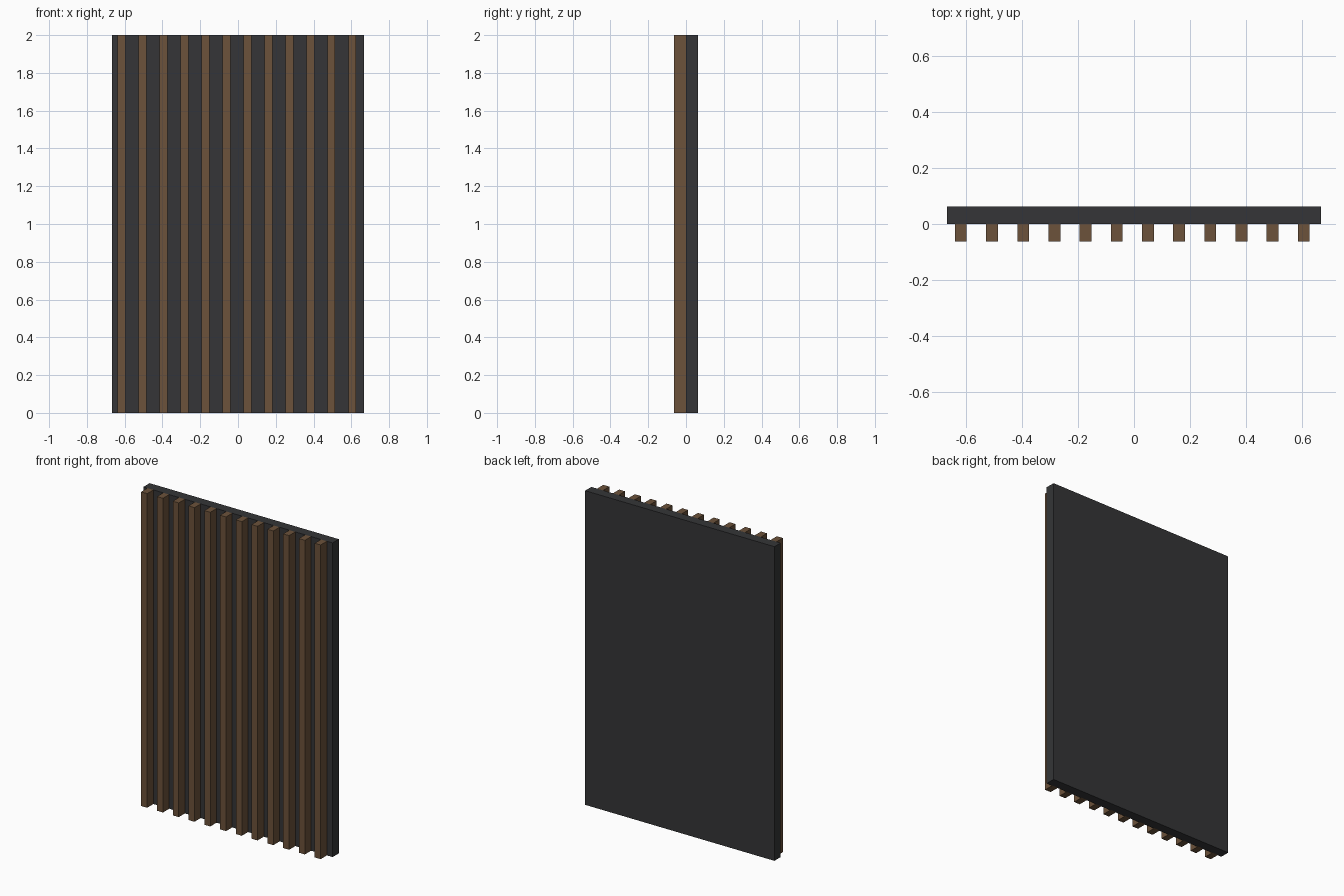
import bpy

if "Cube" in bpy.data.objects:
    bpy.data.objects.remove(bpy.data.objects["Cube"])

HEIGHT = 2.0
WIDTH = 1.333
SLATS = 12
PITCH = WIDTH / SLATS


def material(name, color):
    mat = bpy.data.materials.new(name)
    mat.diffuse_color = (*color, 1.0)
    mat.use_nodes = True
    mat.node_tree.nodes["Principled BSDF"].inputs["Base Color"].default_value = mat.diffuse_color
    return mat


def box(name, x, width, y_front, y_back, mat):
    """Full-height box standing on z = 0."""
    bpy.ops.mesh.primitive_cube_add(
        size=1, location=(x, (y_front + y_back) / 2, HEIGHT / 2))
    obj = bpy.context.object
    obj.name = name
    obj.scale = (width, y_back - y_front, HEIGHT)
    bpy.ops.object.transform_apply(location=False, rotation=False, scale=True)
    obj.data.materials.append(mat)
    return obj


charcoal = material("charcoal_felt", (0.035, 0.036, 0.038))
wood = material("brown_wood", (0.15, 0.085, 0.043))

# Backing panel
box("back_panel", 0, WIDTH, 0.0, 0.0625, charcoal)

# Vertical slats, slightly sunk into the panel
for i in range(SLATS):
    box(f"slat_{i + 1}", -0.617 + i * PITCH, 0.042, -0.0625, 0.0042, wood)
